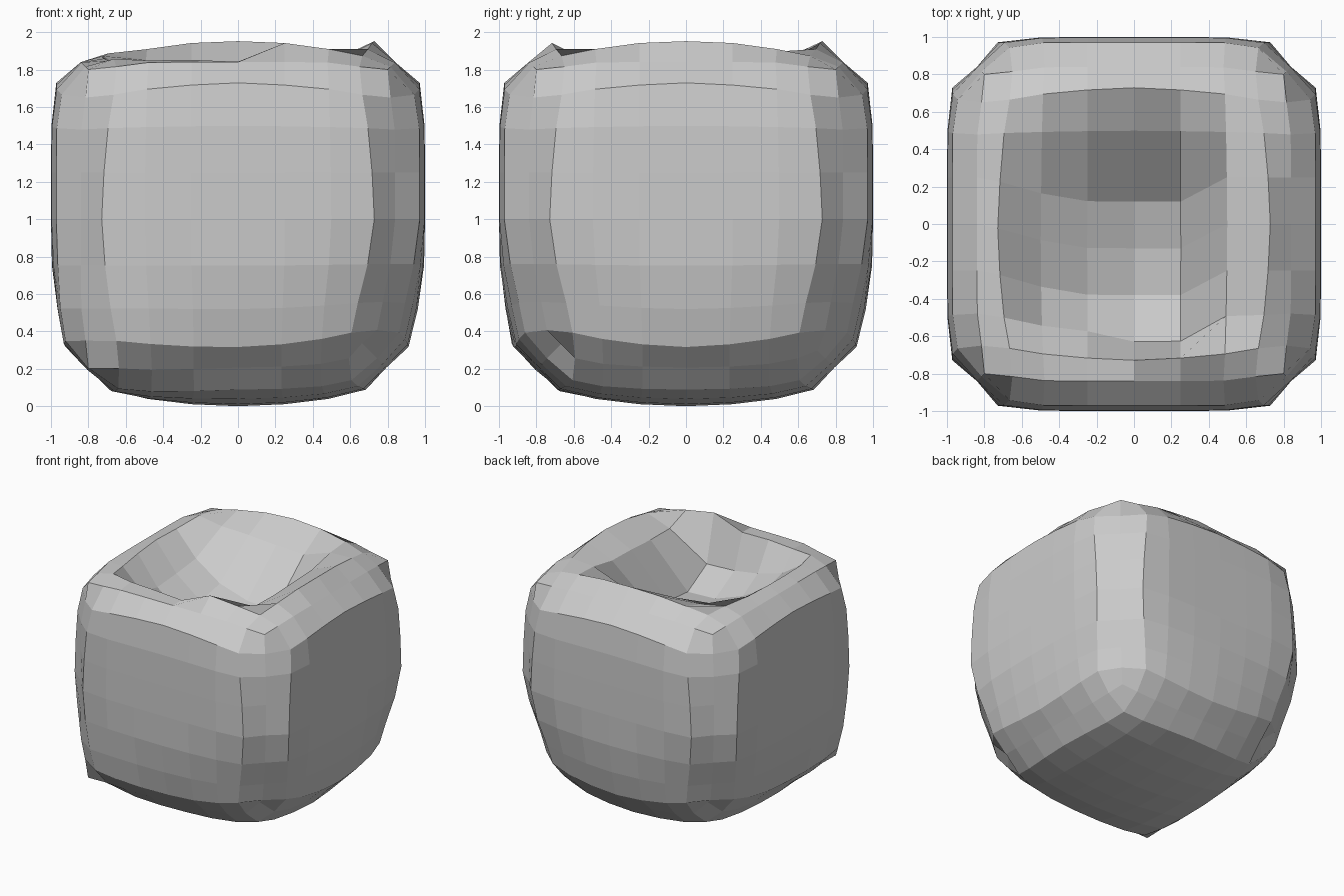
import bpy, bmesh
from mathutils import Vector

if "Cube" in bpy.data.objects:
    bpy.data.objects.remove(bpy.data.objects["Cube"])

# Dent falloff per grid column (x) and row (y), in quarter units
FALL_X = {-3: .15, -2: .55, -1: .82, 0: 1.0, 1: 1.0, 2: .25}
FALL_Y = {3: 0.0, 2: .28, 1: .85, 0: .98, -1: 1.0, -2: .75, -3: .2}
DEPTH, DRAG = .55, .13


def rounded(p, corner_out):
    """Round the edges and corners of a cube of half size 1."""
    a = [abs(c) for c in p]
    corner = (a[0] * a[1] * a[2]) ** 12 * corner_out
    out = []
    for i in range(3):
        b, c = a[(i + 1) % 3], a[(i + 2) % 3]
        pull = .16 * ((a[i] * b) ** 6 + (a[i] * c) ** 6)
        # grid lines close in toward each corner
        if a[i] < .99:
            pull += min(.08, .3 * a[i] ** 3 * (b * c) ** 1.5)
        out.append(p[i] * (1 - pull + corner))
    return Vector(out)


def shape(p):
    front_left = p.x < 0 and p.y < 0
    back_right = p.x > 0 and p.y > 0
    # lower front left and back right corners differ from the other two
    out = .12
    if p.z < 0 and not front_left:
        out = .09 if back_right else .03
    q = rounded(p, out)
    # lower half tapers toward a ball, least at the front left
    if p.z < 0:
        t = .35 * min(1, -p.z * 2)
        if front_left:
            t *= 1 - p.x * p.y
        q = q.lerp(q.normalized(), t)
    # top rim arches, with a dragged dent inside it
    if p.z > .99 and max(abs(p.x), abs(p.y)) < .9:
        q.z -= .02 + min(.05, .16 * min(abs(p.x), abs(p.y)) ** 2)
        i, j = round(p.x * 4), round(p.y * 4)
        fall = FALL_X.get(i, 0) * FALL_Y[j]
        if j == -3 and i > 0:
            fall = 0
        q.z -= DEPTH * fall
        if i < 2 and -3 < j < 2:
            soft = .6 if j == -2 and i < 0 else 1
            q.y -= DRAG * soft * min(1, FALL_X[i] * 1.2)
    return q + Vector((0, 0, 1))


# Dented block: gridded cube pushed into shape
bm = bmesh.new()
bmesh.ops.create_cube(bm, size=2)
bmesh.ops.subdivide_edges(bm, edges=bm.edges[:], cuts=7, use_grid_fill=True)
for v in bm.verts:
    v.co = shape(v.co.copy())
mesh = bpy.data.meshes.new("dented_block")
bm.to_mesh(mesh)
bm.free()
obj = bpy.data.objects.new("dented_block", mesh)
bpy.context.collection.objects.link(obj)
